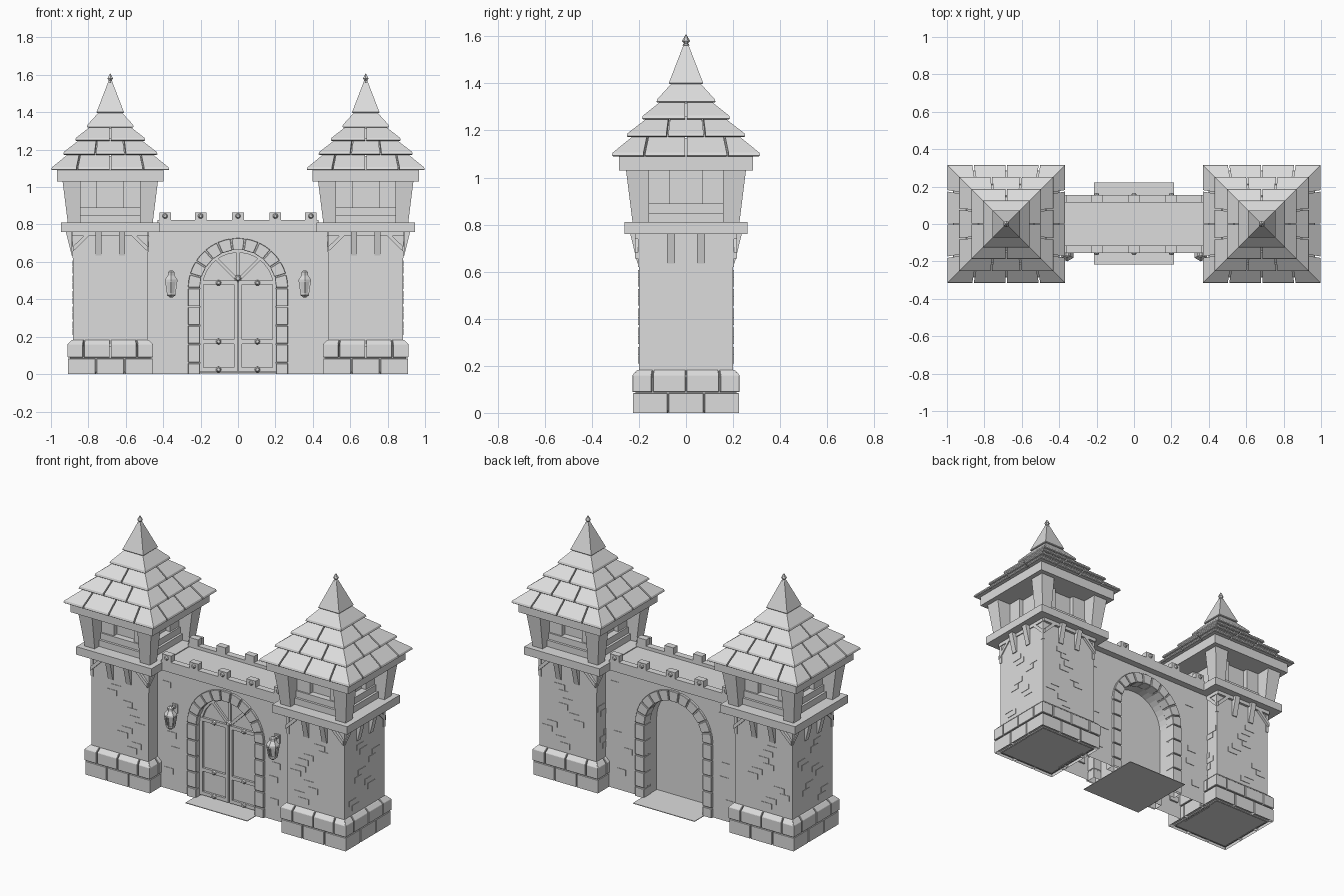
import bpy, bmesh, math, random
from mathutils import Vector, Matrix

cube = bpy.data.objects.get("Cube")
if cube:
    bpy.data.objects.remove(cube)
random.seed(4)

grey = bpy.data.materials.new("stone_grey")
grey.use_nodes = True
colour = (0.72, 0.72, 0.72, 1)
grey.diffuse_color = colour
grey.node_tree.nodes["Principled BSDF"].inputs["Base Color"].default_value = colour

TX = 0.683     # tower centre
WALL = 0.112   # half thickness of the gate wall


def solid(bm, pts):
    """Convex block around the given points."""
    verts = [bm.verts.new(p) for p in pts]
    out = bmesh.ops.convex_hull(bm, input=verts)
    junk = [g for g in out["geom_interior"] if isinstance(g, bmesh.types.BMVert)]
    if junk:
        bmesh.ops.delete(bm, geom=junk, context="VERTS")


def box(bm, x0, x1, y0, y1, z0, z1):
    solid(bm, [(x, y, z) for x in (x0, x1) for y in (y0, y1) for z in (z0, z1)])


def spin(p, k):
    return Matrix.Rotation(k * math.pi / 2, 3, "Z") @ Vector(p)


def frustum(bm, rings):
    solid(bm, [(a * h, b * h, z) for h, z in rings for a in (-1, 1) for b in (-1, 1)])


def course(bm, rings, splits, gap):
    """Four-sided ring of blocks, mitred at the corners, with joints that lean in slightly."""
    h0 = rings[0][0]

    def across(u, h, shift):
        return u * h if abs(u) == 1 else u * (0.3 * h + 0.7 * h0) + shift
    for k in range(4):
        for a, b in zip(splits, splits[1:]):
            solid(bm, [spin((across(u, h, s), -h, z), k) for h, z in rings
                       for u, s in ((a, gap), (b, -gap))])


def lathe(bm, rings, sides, cx, cy):
    """Straight-sided turned pieces stacked along z."""
    for (r0, z0), (r1, z1) in zip(rings, rings[1:]):
        pts = []
        for r, z in ((r0, z0), (r1, z1)):
            for i in range(sides):
                t = math.tau * (i + 0.5) / sides
                pts.append((cx + r * math.cos(t), cy + r * math.sin(t), z))
        solid(bm, pts)


def stud(bm, x, y, z, r, d):
    ring = [(math.cos(math.tau * i / 8), math.sin(math.tau * i / 8)) for i in range(8)]
    solid(bm, [(x + r * s * c, y + dy, z + r * s * n) for c, n in ring for s, dy in ((1, 0), (0.5, d))])


def extrude_profile(bm, pts, y0, y1):
    face = bm.faces.new([bm.verts.new((x, y0, z)) for x, z in pts])
    out = bmesh.ops.extrude_face_region(bm, geom=[face])
    moved = [g for g in out["geom"] if isinstance(g, bmesh.types.BMVert)]
    bmesh.ops.translate(bm, vec=(0, y1 - y0, 0), verts=moved)


def arc(r, n):
    return [(r * math.cos(math.pi * i / n), 0.46 + r * math.sin(math.pi * i / n)) for i in range(n + 1)]


def finish(name, bm, tower=False, mirror=False, bevel=0, open_base=False):
    if tower:
        bmesh.ops.translate(bm, vec=(TX, 0, 0), verts=bm.verts)
    bmesh.ops.dissolve_limit(bm, angle_limit=0.01, verts=bm.verts, edges=bm.edges)
    bmesh.ops.recalc_face_normals(bm, faces=bm.faces)
    if open_base:
        base = [f for f in bm.faces if all(v.co.z < 0.001 for v in f.verts)]
        bmesh.ops.delete(bm, geom=base, context="FACES")
    me = bpy.data.meshes.new(name)
    bm.to_mesh(me)
    bm.free()
    me.materials.append(grey)
    ob = bpy.data.objects.new(name, me)
    bpy.context.collection.objects.link(ob)
    if bevel:
        m = ob.modifiers.new("Bevel", "BEVEL")
        m.width, m.segments = bevel, 1
    if tower or mirror:
        m = ob.modifiers.new("Mirror", "MIRROR")
        m.use_mirror_merge = False


# Tower shaft with a few slightly raised bricks
bm = bmesh.new()
frustum(bm, [(0.2, 0.003), (0.2, 0.77)])
finish("tower_shaft", bm, tower=True)
bm = bmesh.new()
for k in range(4):
    for cluster in range(5):
        u = random.uniform(-0.18, 0.08)
        for row in range(2):
            z = 0.21 + cluster * 0.082 + row * 0.036
            solid(bm, [spin((x, y, h), k) for x in (u, u + 0.07)
                       for y in (-0.203, -0.19) for h in (z, z + 0.034)])
            u += random.choice((-0.03, 0.035))
finish("tower_bricks", bm, tower=True)

# Foot courses
bm = bmesh.new()
course(bm, [(0.225, 0), (0.225, 0.084), (0.195, 0), (0.195, 0.084)], [-1, -0.34, 0.34, 1], 0.003)
course(bm, [(0.228, 0.089), (0.228, 0.16), (0.206, 0.183), (0.19, 0.089), (0.19, 0.183)],
       [-1, -0.63, 0, 0.63, 1], 0.003)
finish("tower_foot_stones", bm, tower=True, bevel=0.002, open_base=True)
bm = bmesh.new()
frustum(bm, [(0.214, 0.01), (0.214, 0.15)])
finish("tower_foot_core", bm, tower=True)

# Platform, brackets and corner braces
bm = bmesh.new()
frustum(bm, [(0.262, 0.76), (0.262, 0.81)])
finish("tower_platform", bm, tower=True)
bm = bmesh.new()
for k in range(4):
    for c in (-0.063, 0.063):
        solid(bm, [spin((c + s, y, z), k) for s in (-0.017, 0.017)
                   for y, z in ((-0.19, 0.635), (-0.206, 0.635), (-0.237, 0.76), (-0.19, 0.76))])
    front = -0.216 if k % 2 == 0 else -0.206
    for s in (-1, 1):
        solid(bm, [spin((s * u, y, z), k) for y in (-0.19, front)
                   for u, z in ((0.2, 0.655), (0.2, 0.682), (0.112, 0.74), (0.14, 0.74))])
        solid(bm, [spin((s * u, y, z), k) for y in (-0.203, -0.19)
                   for u in (0.185, 0.203) for z in (0.62, 0.76)])
    solid(bm, [spin((u, y, z), k) for u in (-0.203, 0.203) for y in (front, -0.19) for z in (0.738, 0.76)])
finish("tower_brackets", bm, tower=True)

# Lookout room: core, recessed openings, flared posts, rails
bm = bmesh.new()
frustum(bm, [(0.13, 0.8), (0.13, 1.05)])
for k in range(4):
    for s in (-1, 1):
        solid(bm, [spin((s * u, y, z), k) for u in (0.07, 0.16) for y in (-0.16, -0.12) for z in (0.81, 1.04)])
    for y, top in ((-0.17, 0.89), (-0.185, 0.85)):
        solid(bm, [spin((u, v, z), k) for u in (-0.17, 0.17) for v in (y, -0.12) for z in (0.81, top)])
finish("lookout_core", bm, tower=True)
bm = bmesh.new()
for sx in (-1, 1):
    for sy in (-1, 1):
        solid(bm, [(sx * a, sy * b, z) for h, z in ((0.226, 0.8), (0.256, 1.04))
                   for a in (0.158, h) for b in (0.158, h)])
finish("lookout_posts", bm, tower=True)
bm = bmesh.new()
frustum(bm, [(0.285, 1.03), (0.285, 1.092)])
finish("lookout_ring_beam", bm, tower=True)

# Shingled roof: overhanging tiers over a plain core
bm = bmesh.new()
core = bmesh.new()
tiers = [(0.315, 1.09, 0.214, 1.185, [-1, -0.57, 0, 0.57, 1]),
         (0.252, 1.172, 0.152, 1.262, [-1, -0.32, 0.32, 1]),
         (0.187, 1.247, 0.092, 1.335, [-1, 0, 1]),
         (0.125, 1.318, 0.05, 1.412, [-1, 1])]
for h0, z0, h1, z1, splits in tiers:
    course(bm, [(h0 - 0.005, z0), (h0, z0 + 0.004), (h0 - 0.004, z0 + 0.016),
                (h1, z1), (h1 - 0.03, z1 - 0.015), (h0 - 0.05, z0)], splits, 0.004)
    frustum(core, [(h0 - 0.032, z0 + 0.002), (h1 - 0.015, z1 - 0.018)])
finish("roof_shingles", bm, tower=True)
finish("roof_core", core, tower=True)
bm = bmesh.new()
frustum(bm, [(0.07, 1.397), (0.073, 1.401), (0.068, 1.413), (0.009, 1.567)])
lathe(bm, [(0.008, 1.555), (0.015, 1.562), (0.009, 1.57), (0.017, 1.58), (0.002, 1.607)], 6, 0, 0)
finish("roof_spire", bm, tower=True)

# Gate wall with arched passage
bm = bmesh.new()
inner = arc(0.208, 20)
extrude_profile(bm, [(0.5, 0), (0.208, 0)] + inner + [(-0.208, 0), (-0.5, 0), (-0.5, 0.78), (0.5, 0.78)],
                -WALL, WALL)
finish("gate_wall", bm, open_base=True)
bm = bmesh.new()
box(bm, -0.48, 0.48, -0.155, 0.155, 0.76, 0.805)
for s in (-1, 1):
    box(bm, -0.43, 0.43, s * 0.115, s * 0.155, 0.8, 0.825)
finish("wall_walk", bm)

# Merlons with studs, front and back
bm = bmesh.new()
for s in (-1, 1):
    for x in (-0.39, -0.2, 0, 0.2, 0.39):
        box(bm, x - 0.031, x + 0.031, s * 0.115, s * 0.155, 0.82, 0.865)
        stud(bm, x, s * 0.154, 0.845, 0.015, s * 0.013)
finish("merlons", bm)

# Arch stones over a recessed backing band, front and back
bm = bmesh.new()
band = bmesh.new()
for s in (-1, 1):
    ys = (s * 0.06, s * (WALL + 0.015))
    for i in range(11):
        t0, t1 = (math.pi * (i + f) / 11 for f in (0.05, 0.95))
        solid(bm, [(r * math.cos(t), y, 0.46 + r * math.sin(t)) for r, ts in
                   ((0.204, (t0, t1)), (0.267, (t0, (t0 + t1) / 2, t1))) for t in ts for y in ys])
    for side in (-1, 1):
        for i in range(5):
            z = i * 0.1 - 0.04
            box(bm, side * 0.204, side * 0.267, *ys, max(z + 0.003, 0), z + 0.097)
    outline = [(0.263, 0)] + arc(0.263, 22) + [(-0.263, 0), (-0.206, 0)] + arc(0.206, 22)[::-1] + [(0.206, 0)]
    extrude_profile(band, outline, s * 0.062, s * (WALL + 0.006))
finish("arch_stones", bm, bevel=0.002, open_base=True)
finish("arch_band", band, open_base=True)

# A few raised wall bricks
bm = bmesh.new()
for s in (-1, 1):
    for side in (-1, 1):
        for z in (0.1, 0.24, 0.33, 0.64):
            x = random.uniform(0.29, 0.4)
            box(bm, side * x, side * (x + 0.06), s * 0.1, s * (WALL + 0.003), z, z + 0.036)
finish("wall_bricks", bm)

# Double door with fan panel
bm = bmesh.new()
extrude_profile(bm, [(0.208, 0.005)] + inner + [(-0.208, 0.005)], -0.076, -0.005)
finish("door_panel", bm)
bm = bmesh.new()
for s in (-1, 1):
    for x0, x1 in ((0.004, 0.022), (0.184, 0.204)):
        box(bm, s * x0, s * x1, -0.092, -0.07, 0.012, 0.5)
    for z in (0.012, 0.162, 0.478):
        box(bm, s * 0.004, s * 0.204, -0.09, -0.07, z, z + 0.022)
# Fan bars
for a in (45, 90, 135):
    d = Vector((math.cos(math.radians(a)), 0, math.sin(math.radians(a))))
    n = Vector((-d.z, 0, d.x)) * 0.009
    length = 0.155 if a == 90 else 0.17
    solid(bm, [Vector((0, y, 0.5)) + d * l + n * w for y in (-0.089, -0.07)
               for l in (0, length) for w in (-1, 1)])
rim, rim_in = arc(0.208, 12), arc(0.19, 12)
for i in range(12):
    solid(bm, [(x, y, z) for x, z in rim[i:i + 2] + rim_in[i:i + 2] for y in (-0.09, -0.07)])
finish("door_frame", bm)
bm = bmesh.new()
for s in (-1, 1):
    for z in (0.024, 0.174, 0.488):
        stud(bm, s * 0.104, -0.088, z, 0.016, -0.014)
stud(bm, 0, -0.086, 0.512, 0.02, -0.016)
finish("door_studs", bm)

# Threshold plate
bm = bmesh.new()
box(bm, -0.215, 0.215, -0.216, 0.222, 0, 0.004)
finish("threshold", bm)

# Wall lanterns
bm = bmesh.new()
LX, LY = 0.357, -0.162
lathe(bm, [(0.01, 0.41), (0.026, 0.422), (0.026, 0.434)], 6, LX, LY)
lathe(bm, [(0.02, 0.43), (0.032, 0.495)], 6, LX, LY)
lathe(bm, [(0.038, 0.493), (0.038, 0.505), (0.02, 0.528), (0.02, 0.545), (0.008, 0.554)], 6, LX, LY)
for i in range(6):
    t = math.tau * (i + 0.5) / 6
    c, n = math.cos(t), math.sin(t)
    solid(bm, [(LX + r * c + a, LY + r * n + b, z) for r, z in ((0.022, 0.43), (0.033, 0.495))
               for a in (-0.004, 0.004) for b in (-0.004, 0.004)])
box(bm, LX - 0.008, LX + 0.008, LY, -0.1, 0.528, 0.542)
box(bm, LX - 0.018, LX + 0.018, -0.12, -0.1, 0.495, 0.55)
finish("wall_lanterns", bm, mirror=True)
